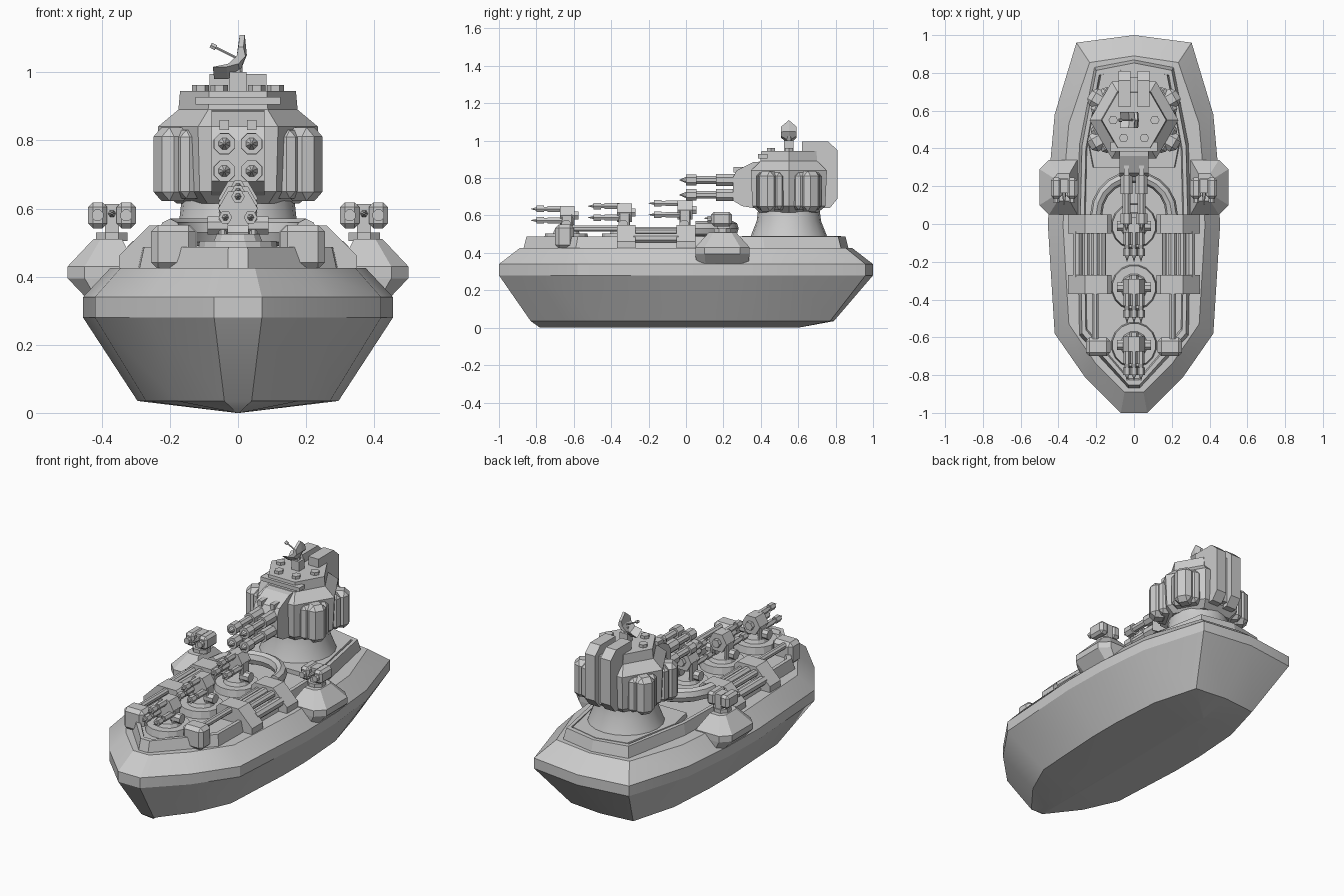
import bpy, bmesh, math
from mathutils import Matrix, Vector

if "Cube" in bpy.data.objects:
    bpy.data.objects.remove(bpy.data.objects["Cube"])


def finish(name, bm, smooth=False):
    bmesh.ops.recalc_face_normals(bm, faces=bm.faces)
    me = bpy.data.meshes.new(name)
    bm.to_mesh(me)
    bm.free()
    ob = bpy.data.objects.new(name, me)
    bpy.context.collection.objects.link(ob)
    if smooth:
        bpy.ops.object.select_all(action='DESELECT')
        ob.select_set(True)
        bpy.context.view_layer.objects.active = ob
        bpy.ops.object.shade_smooth_by_angle(angle=math.radians(28))
    return ob


def loft(name, loops, smooth=False):
    bm = bmesh.new()
    rings = [[bm.verts.new(p) for p in lp] for lp in loops]
    n = len(rings[0])
    for a, b in zip(rings, rings[1:]):
        for i in range(n):
            bm.faces.new((a[i], a[(i + 1) % n], b[(i + 1) % n], b[i]))
    bm.faces.new(rings[0])
    bm.faces.new(rings[-1])
    return finish(name, bm, smooth)


def full(half, z):
    """Mirror a right-hand outline (stern centre first) into a closed loop."""
    left = [(-x, y) for x, y in reversed(half) if x > 0]
    return [(x, y, z) for x, y in half + left]


def ngon(r, n, z, cx=0, cy=0, a0=0.0):
    return [(cx + r * math.cos(a0 + math.tau * i / n),
             cy + r * math.sin(a0 + math.tau * i / n), z) for i in range(n)]


def box(name, loc, size, bevel=0.0, rz=0.0, rx=0.0):
    bm = bmesh.new()
    bmesh.ops.create_cube(bm, size=1)
    bmesh.ops.scale(bm, vec=size, verts=bm.verts)
    if bevel:
        bmesh.ops.bevel(bm, geom=bm.edges[:], offset=bevel, segments=1, affect='EDGES')
    bm.transform(Matrix.Translation(loc) @ Matrix.Rotation(rz, 4, 'Z') @ Matrix.Rotation(rx, 4, 'X'))
    return finish(name, bm)


def rod(name, p, q, r, r2=None, n=8):
    p, q = Vector(p), Vector(q)
    d = q - p
    bm = bmesh.new()
    bmesh.ops.create_cone(bm, cap_ends=True, segments=n, radius1=r,
                          radius2=r if r2 is None else r2, depth=d.length,
                          matrix=Matrix.Rotation(math.pi / n, 4, 'Z'))
    bm.transform(Matrix.Translation((p + q) / 2) @ d.to_track_quat('Z', 'Y').to_matrix().to_4x4())
    return finish(name, bm)


def prism_y(name, profile, y0, y1):
    return loft(name, [[(x, y, z) for x, z in profile] for y in (y0, y1)])


# Hull: keel, chine, rub strip and deck edge
keel = [(0, .6), (.004, .59), (.005, .5), (.005, .2), (.005, 0), (.005, -.45), (.005, -.65), (.004, -.78)]
chine = [(0, .79), (.2, .77), (.275, .5), (.295, .2), (.295, 0), (.27, -.45), (.18, -.65), (.04, -.83)]
rub = [(0, 1), (.305, .96), (.42, .58), (.45, .25), (.455, -.02), (.42, -.58), (.26, -.81), (.07, -1)]
edge = [(0, .89), (.235, .855), (.345, .53), (.372, .22), (.375, -.02), (.345, -.53), (.205, -.735), (.05, -.89)]
loft("hull", [full(keel, 0), full(chine, .035), full(rub, .28), full(rub, .34), full(edge, .425)], True)

# Raised deck with rim and sunken floor
deck = [(0, .87), (.21, .83), (.29, .42), (.3, 0), (.29, -.59), (.03, -.87)]


def shrink(s, t):
    return [(x * s, y * t) for x, y in deck]


loft("raised_deck", [full(deck, .42), full(shrink(.95, .98), .487), full(shrink(.88, .95), .487),
                     full(shrink(.86, .94), .465)])
aft = [(0, .83), (.18, .79), (.25, .45), (.22, .3)]
loft("aft_deck", [full(aft, .45), full([(x * .97, y) for x, y in aft], .49)])

# Crossing blocks, pipes and arch pipe
for s in (-1, 1):
    for y0, y1 in ((-.05, .05), (-.37, -.27)):
        prism_y("deck_block", [(s * x, z) for x, z in
                ((.12, .43), (.12, .53), (.14, .55), (.26, .55), (.35, .46), (.35, .42))], y0, y1)
    box("bow_block", (s * .19, -.65, .487), (.13, .1, .13), .02)
    for x, z, r in ((.16, .515, .014), (.205, .515, .024), (.255, .515, .02), (.3, .48, .026)):
        rod("side_pipe", (s * x, -.28, z), (s * x, -.04, z), r)
    rod("fore_pipe", (s * .205, -.61, .53), (s * .205, -.36, .53), .018)

bm = bmesh.new()
rings = []
for i in range(11):
    a = math.pi * i / 10
    rings.append([bm.verts.new(((.2 + .032 * math.cos(b)) * math.cos(a), .05 + (.2 + .032 * math.cos(b)) * math.sin(a),
                                .53 + .04 * math.sin(b))) for b in [math.tau * k / 8 for k in range(8)]])
for a, b in zip(rings, rings[1:]):
    for k in range(8):
        bm.faces.new((a[k], a[(k + 1) % 8], b[(k + 1) % 8], b[k]))
bm.faces.new(rings[0])
bm.faces.new(rings[-1])
finish("arch_pipe", bm, True)

# Three deck guns with triple barrels
for y, z in ((-.64, .6), (-.335, .615), (-.01, .63)):
    rod("gun_ring", (0, y, .46), (0, y, .505), .122, .115, 16)
    rod("gun_base", (0, y, .5), (0, y, .525), .075, .065, 12)
    for s in (-1, 1):
        box("gun_cheek", (s * .045, y + .005, (z + .5) / 2), (.022, .06, z - .48), .006)
        rod("gun_trunnion", (s * .03, y, .55), (s * .09, y, .55), .028)
    rod("gun_body", (0, y + .045, z), (0, y - .035, z), .058, n=6)
    rod("gun_breech", (0, y + .065, z), (0, y + .04, z), .025, n=6)
    for x, dz in ((0, .035), (-.037, -.026), (.037, -.026)):
        rod("barrel_sleeve", (x, y - .02, z + dz), (x, y - .1, z + dz), .018, n=6)
        rod("barrel", (x, y - .09, z + dz), (x, y - .125, z + dz), .013, n=6)
        rod("barrel_muzzle", (x, y - .12, z + dz), (x, y - .16, z + dz), .02, n=6)
        rod("barrel_tip", (x, y - .16, z + dz), (x, y - .19, z + dz), .01, .001, 6)

# Side sponsons with twin pods
base = [(.3, .05), (.45, .05), (.5, .1), (.5, .29), (.45, .34), (.3, .34)]


def sponson_loop(s, kx, ky, z):
    return [(s * (.37 + (x - .37) * kx), .195 + (y - .195) * ky, z) for x, y in base]


for s in (-1, 1):
    loft("sponson", [sponson_loop(s, .6, .96, .34), sponson_loop(s, 1, 1, .395),
                     sponson_loop(s, 1, 1, .43), sponson_loop(s, .42, .5, .51)])
    cx = s * .37
    rod("sponson_ring", (cx, .195, .505), (cx, .195, .53), .05)
    box("sponson_post", (cx, .2, .57), (.04, .07, .085))
    for t in (-1, 1):
        x = cx + t * .042
        box("sponson_pod", (x, .19, .58), (.056, .11, .076), .014)
        rod("sponson_muzzle", (x, .14, .58), (x, .115, .58), .018)
    rod("sponson_spike", (cx, .17, .585), (cx, .1, .585), .012, .003, 6)

# Tower: flared foot, hexagonal head and roof
TY = .55
loft("tower_foot", [ngon(r, 20, z, 0, TY) for r, z in ((.205, .485), (.2, .5), (.172, .57), (.165, .63))], True)
loft("tower_head", [ngon(r, 6, z, 0, TY) for r, z in
                    ((.18, .615), (.225, .65), (.235, .84), (.175, .89), (.17, .945))])
box("roof_visor", (0, TY - .14, .917), (.25, .05, .022))
for i in range(6):
    a = math.tau * i / 6
    x, y = .11 * math.cos(a), TY + .11 * math.sin(a)
    if i not in (1, 2):
        rod("roof_cap", (x, y, .94), (x, y, .962), .025, n=6)

# Pods on the four angled faces, tall twin boxes behind
for a in (30, 150, 210, 330):
    r = math.radians(a)
    box("tower_pod", (.222 * math.cos(r), TY + .222 * math.sin(r), .73), (.1, .1, .215), .026, r)
    box("pod_bracket", (.185 * math.cos(r), TY + .185 * math.sin(r), .73), (.09, .16, .2), .02, r)
rear = [(.63, .64), (.77, .64), (.81, .69), (.81, .95), (.76, .995), (.62, .995)]
for s in (-1, 1):
    loft("rear_box", [[(s * x, y, z) for y, z in rear] for x in (.018, .083)])
box("rear_spine", (0, .7, .8), (.05, .15, .28))

# Forward mount with four long launch barrels
front = [(.42, .89), (.36, .885), (.27, .84), (.25, .8), (.25, .68), (.3, .65), (.42, .63)]
loft("barrel_mount", [[(x, y, z) for y, z in front] for x in (-.078, .078)])
for s in (-1, 1):
    box("mount_sight", (s * .04, .29, .845), (.028, .07, .03))
    for z in (.71, .79):
        x = s * .04
        rod("launch_tube", (x, .27, z), (x, .16, z), .034)
        rod("launch_barrel", (x, .17, z), (x, .05, z), .022)
        rod("launch_collar", (x, .055, z), (x, .0, z), .033)
        rod("launch_tip", (x, .0, z), (x, -.035, z), .018, .002)

# Roof mast and tilted dish with feed horn
box("mast_foot", (0, TY, .97), (.05, .05, .06))
rod("mast", (0, TY, .98), (0, TY, 1.03), .015)
arc = [(-.07, .98), (-.025, 1.0), (0, 1.05), (.005, 1.11), (.02, 1.11), (.026, 1.05), (.005, 1.0), (-.03, .98)]
loft("dish", [[(x + dx, TY + dy, z * k + 1.045 * (1 - k)) for x, z in arc]
              for dy, k, dx in ((-.042, .45, -.004), (0, 1, 0), (.042, .45, -.004))])
rod("dish_feed", (.0, TY, 1.04), (-.07, TY, 1.075), .004, n=6)
rod("dish_horn", (-.065, TY, 1.072), (-.08, TY, 1.08), .009, n=6)
